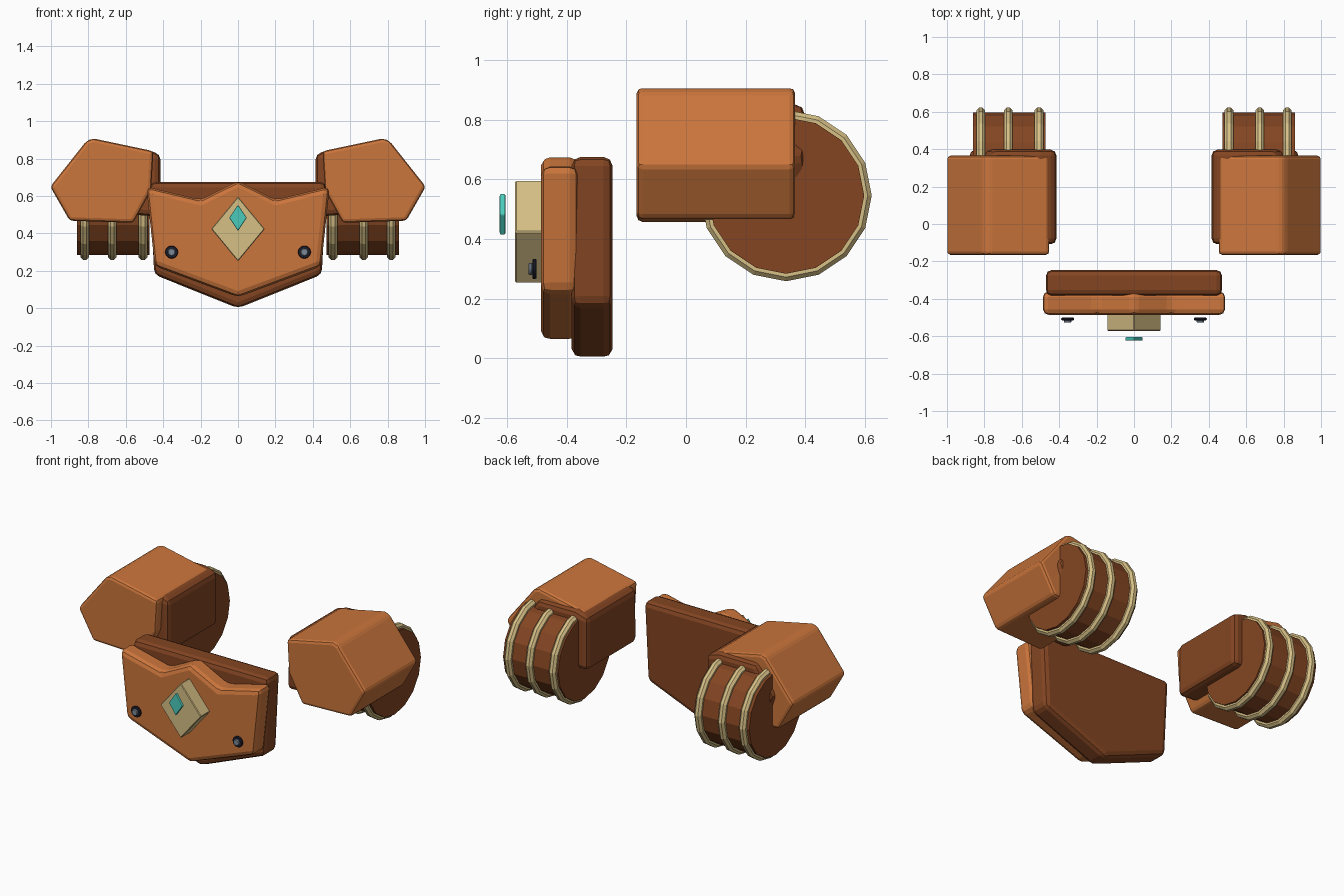
import bpy, bmesh, math
from mathutils import Matrix, Vector

cube = bpy.data.objects.get("Cube")
if cube:
    bpy.data.objects.remove(cube)


def material(name, rgb):
    m = bpy.data.materials.new(name)
    m.use_nodes = True
    color = (*rgb, 1)
    m.diffuse_color = color
    bsdf = next(n for n in m.node_tree.nodes if n.type == 'BSDF_PRINCIPLED')
    bsdf.inputs["Base Color"].default_value = color
    return m


ORANGE = material("orange leather", (0.60, 0.18, 0.045))
BROWN = material("dark brown leather", (0.23, 0.06, 0.016))
TAN = material("pale gold", (0.68, 0.53, 0.24))
TEAL = material("teal gem", (0.07, 0.60, 0.50))
NAVY = material("dark navy", (0.015, 0.015, 0.03))
STEEL = material("steel grey", (0.20, 0.25, 0.31))


def finish(bm, name, mat, bevel=0, segments=2):
    bmesh.ops.recalc_face_normals(bm, faces=bm.faces)
    mesh = bpy.data.meshes.new(name)
    bm.to_mesh(mesh)
    bm.free()
    mesh.materials.append(mat)
    obj = bpy.data.objects.new(name, mesh)
    bpy.context.collection.objects.link(obj)
    if bevel:
        mod = obj.modifiers.new("Bevel", 'BEVEL')
        mod.width = bevel
        mod.segments = segments
        mod.limit_method = 'ANGLE'
        mod.angle_limit = math.radians(25)
    return obj


def slab(name, profile, y0, y1, mat, bevel, segments=2):
    """Extrude an x/z outline from y0 to y1."""
    bm = bmesh.new()
    face = bm.faces.new([bm.verts.new((x, y0, z)) for x, z in profile])
    ext = bmesh.ops.extrude_face_region(bm, geom=[face])["geom"]
    verts = [v for v in ext if isinstance(v, bmesh.types.BMVert)]
    bmesh.ops.translate(bm, verts=verts, vec=(0, y1 - y0, 0))
    return finish(bm, name, mat, bevel, segments)


def cylinder(name, center, radius, depth, axis, sides, mat, bevel=0):
    bm = bmesh.new()
    turn = Vector((0, 0, 1)).rotation_difference(Vector(axis)).to_matrix().to_4x4()
    if axis[0]:
        turn = Matrix.Rotation(math.pi / 2, 4, 'Y')
    bmesh.ops.create_cone(bm, cap_ends=True, segments=sides, radius1=radius,
                          radius2=radius, depth=depth,
                          matrix=Matrix.Translation(center) @ turn)
    return finish(bm, name, mat, bevel, 1)


def ring(name, center, major, minor, sides, mat):
    """Hoop around the x axis."""
    bm = bmesh.new()
    loops = []
    for i in range(sides):
        a = math.tau * i / sides
        loop = []
        for j in range(8):
            b = math.tau * (j + 0.5) / 8
            r = major + minor * math.cos(b)
            loop.append(bm.verts.new((center[0] + minor * math.sin(b),
                                      center[1] + r * math.cos(a),
                                      center[2] + r * math.sin(a))))
        loops.append(loop)
    for i in range(sides):
        p, q = loops[i], loops[(i + 1) % sides]
        for j in range(8):
            k = (j + 1) % 8
            bm.faces.new((p[j], q[j], q[k], p[k]))
    return finish(bm, name, mat)


def symmetric(half):
    """Complete a right-hand outline whose first and last points lie on x = 0."""
    return half + [(-x, z) for x, z in reversed(half[1:-1])]


def diamond(cz, w, h):
    return [(0, cz + h), (w, cz), (0, cz - h), (-w, cz)]


# Chest plates
slab("chest_back_plate",
     symmetric([(0, 0.675), (0.472, 0.675), (0.448, 0.18), (0, 0.0)]),
     -0.383, -0.246, BROWN, 0.03)
slab("chest_front_plate",
     symmetric([(0, 0.68), (0.2, 0.58), (0.49, 0.65), (0.445, 0.225), (0, 0.06)]),
     -0.486, -0.36, ORANGE, 0.03)

# Emblem and gem
slab("emblem_diamond", diamond(0.424, 0.143, 0.173), -0.572, -0.482, TAN, 0.004, 1)
slab("emblem_gem", diamond(0.483, 0.047, 0.07), -0.624, -0.604, TEAL, 0.005)

# Outlines of the shoulder parts on the +x side
PAD = [(0.452, 0.84), (0.775, 0.908), (0.81, 0.895), (1.004, 0.65),
       (0.90, 0.468), (0.56, 0.457), (0.465, 0.63)]
LINER = [(0.415, 0.825), (0.50, 0.85), (0.76, 0.85), (0.885, 0.68),
         (0.83, 0.52), (0.56, 0.50), (0.415, 0.49)]
HUB = (0.335, 0.546)

for side, s in (("left", 1), ("right", -1)):
    # Chest studs
    cylinder(f"{side}_stud_rim", (s * 0.355, -0.508, 0.30), 0.035, 0.014,
             (0, 1, 0), 12, NAVY, 0.004)
    cylinder(f"{side}_stud_cap", (s * 0.355, -0.52, 0.30), 0.022, 0.014,
             (0, 1, 0), 8, STEEL, 0.004)

    # Shoulder pad with its inner liner
    slab(f"{side}_shoulder_pad", [(s * x, z) for x, z in PAD],
         -0.165, 0.365, ORANGE, 0.035)
    slab(f"{side}_shoulder_liner", [(s * x, z) for x, z in LINER],
         -0.108, 0.397, BROWN, 0.03)

    # Rolled drum and its hoops
    cylinder(f"{side}_drum", (s * 0.667, *HUB), 0.262, 0.385, (1, 0, 0), 16, BROWN)
    for n, x in enumerate((0.508, 0.672, 0.819), 1):
        ring(f"{side}_drum_hoop_{n}", (s * x, *HUB), 0.264, 0.025, 16, TAN)
